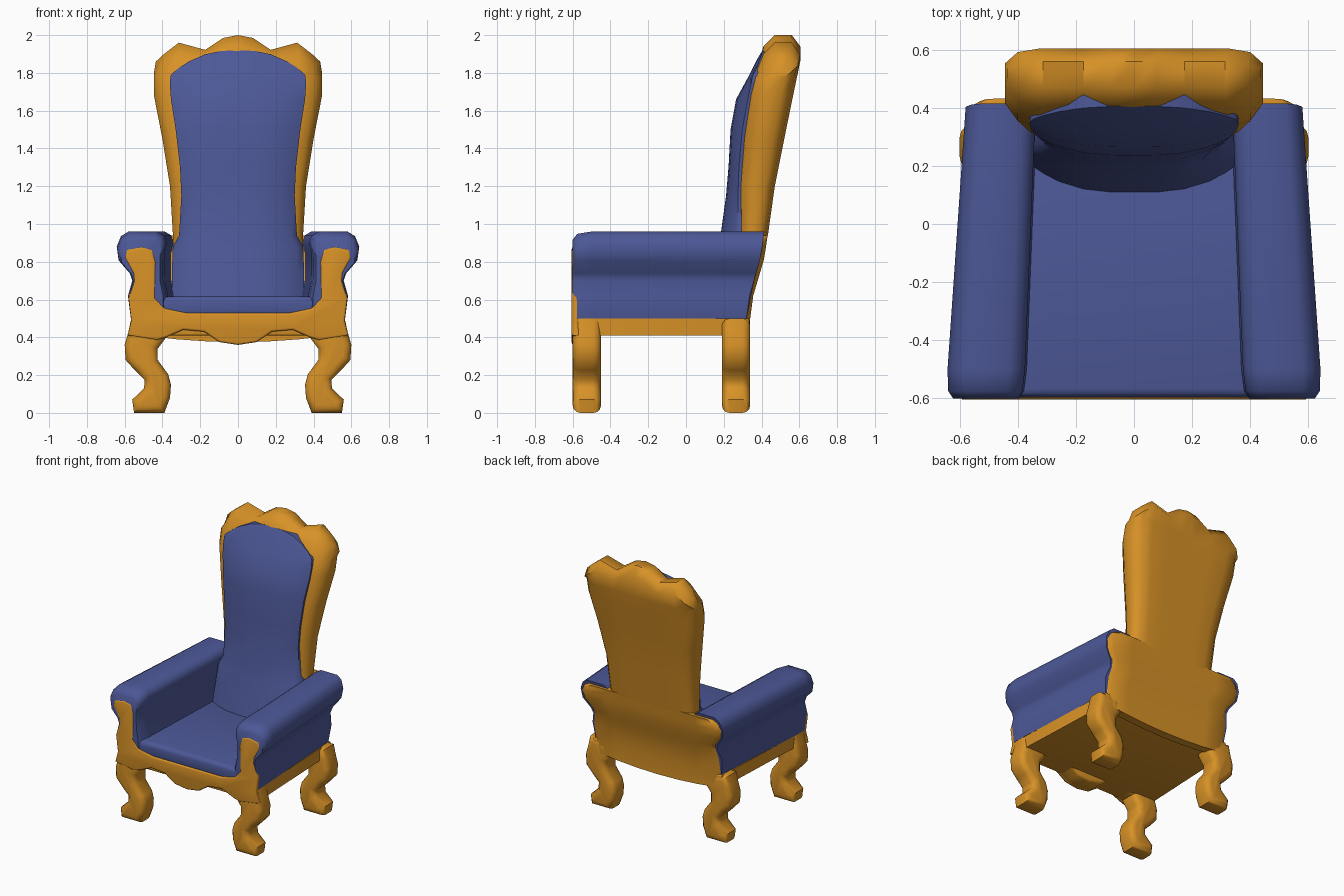
import bpy, bmesh, math

if "Cube" in bpy.data.objects:
    bpy.data.objects.remove(bpy.data.objects["Cube"])


def material(name, rgb):
    m = bpy.data.materials.new(name)
    m.diffuse_color = (*rgb, 1)
    m.use_nodes = True
    m.node_tree.nodes["Principled BSDF"].inputs["Base Color"].default_value = m.diffuse_color
    return m


GOLD = material("gold wood", (0.68, 0.285, 0.02))
BLUE = material("blue upholstery", (0.073, 0.098, 0.31))


def finish(bm, name, mat):
    bmesh.ops.recalc_face_normals(bm, faces=bm.faces)
    me = bpy.data.meshes.new(name)
    bm.to_mesh(me)
    bm.free()
    me.materials.append(mat)
    me.shade_smooth()
    me.set_sharp_from_angle(angle=math.radians(48))
    ob = bpy.data.objects.new(name, me)
    bpy.context.collection.objects.link(ob)
    return ob


def loft(name, rings, mat, strip_caps=False):
    """Skin matching closed rings; caps are one face or a strip of quads."""
    bm = bmesh.new()
    rs = [[bm.verts.new(p) for p in r] for r in rings]
    n = len(rs[0])
    for a, b in zip(rs, rs[1:]):
        for i in range(n):
            j = (i + 1) % n
            bm.faces.new((a[i], a[j], b[j], b[i]))
    for r in (rs[0], rs[-1]):
        if strip_caps:
            for i in range(n // 2 - 1):
                bm.faces.new((r[i], r[i + 1], r[n - 2 - i], r[n - 1 - i]))
        else:
            bm.faces.new(r)
    return finish(bm, name, mat)


def extrude(name, outline, y0, y1, mat, bevel, taper=1.0):
    """Extrude an x-z outline along y and round its front and back rims."""
    bm = bmesh.new()
    a = [bm.verts.new((x, y0, z)) for x, z in outline]
    b = [bm.verts.new((x * taper, y1, z)) for x, z in outline]
    n = len(a)
    bm.faces.new(a)
    bm.faces.new(b)
    for i in range(n):
        j = (i + 1) % n
        bm.faces.new((a[i], a[j], b[j], b[i]))
    bmesh.ops.recalc_face_normals(bm, faces=bm.faces)
    rim = [e for e in bm.edges if abs(e.verts[0].co.y - e.verts[1].co.y) < 1e-5]
    bmesh.ops.bevel(bm, geom=rim, offset=bevel, segments=3, profile=0.5,
                    affect='EDGES', clamp_overlap=True)
    return finish(bm, name, mat)


def both(half):
    """Mirror a half outline that starts and ends on x = 0."""
    return half + [(-x, z) for x, z in half[-2:0:-1]]


def interp(table, v):
    for (a, fa), (b, fb) in zip(table, table[1:]):
        if v <= b:
            return fa + (fb - fa) * max(0, (v - a) / (b - a))
    return table[-1][1]


def mirror_cols(half):
    return [-c for c in half[:0:-1]] + half


# Curved legs, all with the same profile
LEG = [(.565, .50), (.58, .43), (.60, .36), (.595, .28), (.545, .225), (.495, .175),
       (.497, .13), (.56, .07), (.55, 0), (.39, 0), (.36, .08), (.355, .15),
       (.37, .205), (.425, .28), (.425, .34), (.38, .40), (.40, .50)]
for side, s in (("right", 1), ("left", -1)):
    for row, y in (("front", -.60), ("back", .19)):
        extrude(f"{row}_leg_{side}", [(s * x, z) for x, z in LEG], y, y + .15, GOLD, .04)

# Scalloped front apron, and the face frame with its arm posts
SCALLOP = [(.38, .40), (.29, .44), (.18, .43), (.10, .375), (0, .36)]
extrude("front_apron", both([(0, .5), (.5, .5), (.5, .41)] + SCALLOP), -.597, -.46, GOLD, .02)
POST = [(0, .53), (.275, .53), (.39, .555), (.44, .61), (.435, .80), (.455, .865),
        (.51, .88), (.59, .865), (.598, .82), (.555, .74), (.55, .70), (.58, .61),
        (.565, .49), (.585, .41), (.43, .385)]
extrude("front_frame", both(POST + SCALLOP), -.605, -.565, GOLD, .012)

# Seat base with the side rails
extrude("seat_rails", both([(0, .5), (.566, .5), (.566, .41), (0, .41)]), -.58, .335, GOLD, .01, .93)

# Seat cushion
SEAT = both([(0, .62), (.3, .62), (.42, .612), (.42, .51), (0, .51)])
extrude("seat", SEAT, -.597, .25, BLUE, .03)

# Rolled arms: one cross-section swept back, narrowing, with a slanted rear end
REAR = [(.41, .335), (.5, .335), (.6, .345), (.82, .41), (.96, .43)]
ARM = [(.365, .50), (.37, .62), (.388, .70), (.39, .85), (.375, .90), (.392, .94), (.43, .96),
       (.58, .96), (.62, .935), (.642, .88), (.632, .81), (.572, .74), (.558, .70),
       (.582, .62), (.566, .50)]
for side, s in (("right", 1), ("left", -1)):
    rings = []
    for y, k in ((-.60, .82), (-.575, .95), (-.50, 1), (None, 1)):
        ring = []
        for x, z in ARM:
            yy = interp(REAR, z) - .015 if y is None else y
            x2 = (.5 + (x - .5) * k) * (1 - .10 * (yy + .5) / .93)
            z2 = .72 + (z - .72) * k if z > .72 else z
            ring.append((s * x2, yy, z2))
        rings.append(ring)
    loft(f"arm_{side}", rings, BLUE)

# Lower rear panel, following the arm silhouette, with a bowed lower edge
PANEL = [(.41, .50), (.5, .515), (.62, .53), (.70, .50), (.74, .51), (.81, .562),
         (.87, .572), (.92, .55), (.94, .51)]
cols = mirror_cols([0, .35, .65, .93, 1])
rings = []
for i, (z, hw) in enumerate(PANEL):
    y = interp(REAR, z) + .005
    zc = lambda c: z - (.035 * (1 - c * c) if i == 0 else 0)
    rings.append([(c * hw, y - .06, zc(c)) for c in cols] +
                 [(c * hw, y - (.025 if abs(c) == 1 else 0), zc(c)) for c in cols[::-1]])
loft("rear_panel", rings, GOLD, True)

# Tall back frame: rows of (height, half width, front y, rear y), scalloped crest on top
CREST = [(0, 2.0), (.18, 1.985), (.4, 1.922), (.72, 1.96), (.9, 1.90), (1, 1.86)]
FRAME = [(.65, .34, .26, .36), (.80, .34, .28, .405), (.95, .345, .28, .435),
         (1.2, .36, .28, .47), (1.45, .40, .30, .52), (1.68, .445, .335, .567),
         (1.78, .445, .36, .588), (-.06, .445, .41, .605), (0, .435, .47, .56)]
cols = mirror_cols([c for c, _ in CREST])
pull = lambda c: 1 if abs(c) == 1 else .25 if abs(c) > .8 else 0
rings = []
for z, hw, yf, yb in FRAME:
    height = lambda c: z if z > 0 else interp(CREST, abs(c)) + z
    t = yb - yf
    rings.append([(c * hw, yf + .35 * t * pull(c), height(c)) for c in cols] +
                 [(c * hw, yb - .27 * t * pull(c), height(c)) for c in cols[::-1]])
loft("back_frame", rings, GOLD, True)

# Back cushion: rows of (height, edge drop, half width, edge y, centre y)
PAD = [(.58, 0, .35, .19, .10), (.75, 0, .35, .24, .14), (.88, 0, .345, .265, .17),
       (.94, 0, .312, .275, .183), (1.15, 0, .30, .275, .212), (1.3, 0, .307, .28, .225),
       (1.5, 0, .33, .298, .236), (1.66, 0, .355, .327, .265), (1.77, .04, .36, .342, .325),
       (1.87, .085, .358, .352, .375), (1.92, .12, .345, .362, .405)]
cols = mirror_cols([0, .25, .5, .75, .9, 1])
rings = []
for z, drop, hw, ye, yc in PAD:
    front, back = [], []
    for c in cols:
        zz = z - drop * abs(c) ** 2.5
        y = ye + (yc - ye) * (1 - abs(c) ** 3)
        front.append((c * hw, y, zz))
        back.append((c * hw, max(ye, yc) + .04, zz))
    rings.append(front + back[::-1])
loft("back_cushion", rings, BLUE, True)
